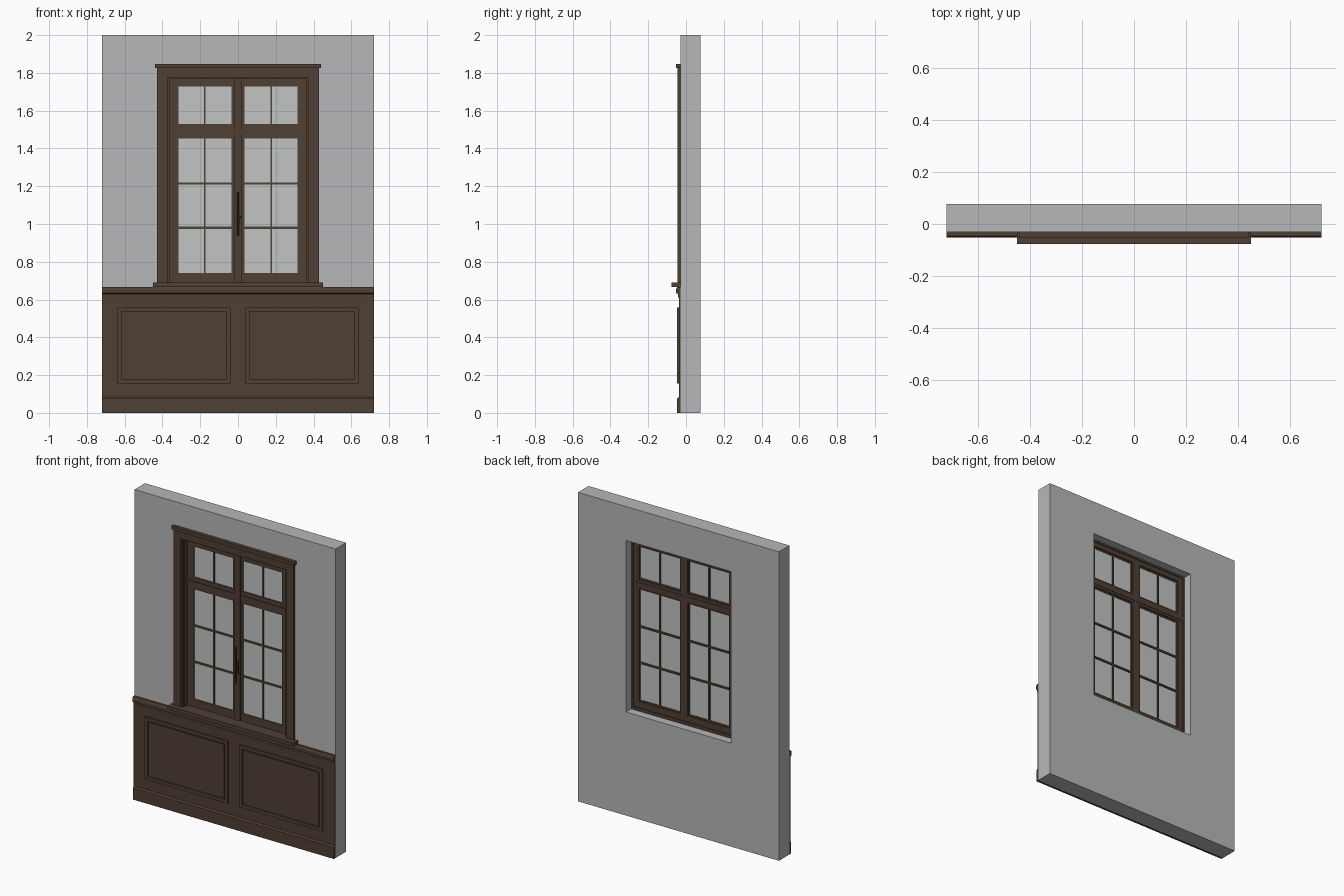
import bpy, bmesh
from mathutils import Matrix

cube = bpy.data.objects.get("Cube")
if cube:
    bpy.data.objects.remove(cube, do_unlink=True)


def material(name, rgb):
    m = bpy.data.materials.new(name)
    m.use_nodes = True
    m.diffuse_color = (*rgb, 1)
    m.node_tree.nodes["Principled BSDF"].inputs["Base Color"].default_value = (*rgb, 1)
    return m


PLASTER = material("grey plaster", (0.47, 0.475, 0.48))
WOOD = material("dark brown wood", (0.08, 0.05, 0.034))
GLASS = material("pale grey glass", (0.54, 0.56, 0.55))
METAL = material("dark bronze", (0.05, 0.035, 0.028))


def finish(bm, name, mat):
    bmesh.ops.recalc_face_normals(bm, faces=bm.faces)
    mesh = bpy.data.meshes.new(name)
    bm.to_mesh(mesh)
    bm.free()
    mesh.materials.append(mat)
    obj = bpy.data.objects.new(name, mesh)
    bpy.context.collection.objects.link(obj)
    return obj


def box(name, x, y, z, mat=WOOD):
    """Box from (low, high) spans on each axis."""
    bm = bmesh.new()
    size = [b - a for a, b in (x, y, z)]
    mid = [(a + b) / 2 for a, b in (x, y, z)]
    bmesh.ops.create_cube(bm, size=1, matrix=Matrix.Translation(mid) @ Matrix.Diagonal((*size, 1)))
    return finish(bm, name, mat)


def ring(name, x, z, y, hole_x, hole_z, mat=WOOD):
    """Rectangular frame of depth y around a rectangular hole."""
    bm = bmesh.new()
    loops = []
    for (a, b), (c, d) in ((x, z), (hole_x, hole_z)):
        for depth in y:
            loops.append([bm.verts.new((px, depth, pz)) for px, pz in ((a, c), (b, c), (b, d), (a, d))])
    front, back, hole_front, hole_back = loops
    for p, q in ((front, back), (hole_front, hole_back), (front, hole_front), (back, hole_back)):
        for i in range(4):
            j = (i + 1) % 4
            bm.faces.new((p[i], p[j], q[j], q[i]))
    return finish(bm, name, mat)


def extrude_profile(name, points, half_width):
    """Sweep a (y, z) profile along x."""
    bm = bmesh.new()
    face = bm.faces.new([bm.verts.new((-half_width, y, z)) for y, z in points])
    moved = bmesh.ops.extrude_face_region(bm, geom=[face])["geom"]
    bmesh.ops.translate(bm, vec=(2 * half_width, 0, 0), verts=[v for v in moved if isinstance(v, bmesh.types.BMVert)])
    return finish(bm, name, WOOD)


def rod(name, radius, start, length, axis, sides=12):
    bm = bmesh.new()
    turn = Matrix.Rotation(1.5708, 4, axis) if axis != "Z" else Matrix()
    bmesh.ops.create_cone(bm, cap_ends=True, segments=sides, radius1=radius, radius2=radius,
                          depth=length, matrix=Matrix.Translation(start) @ turn)
    obj = finish(bm, name, METAL)
    for p in obj.data.polygons:
        p.use_smooth = len(p.vertices) == 4
    return obj


def mirrored(span, side):
    return tuple(sorted((span[0] * side, span[1] * side)))


def grown(span, amount):
    return (span[0] - amount, span[1] + amount)


W = 0.72
FACE = -0.03
OPEN_X, OPEN_Z = (-0.375, 0.375), (0.67, 1.78)

# Wall with the window opening
ring("wall", (-W, W), (0, 2), (FACE, 0.077), OPEN_X, OPEN_Z, PLASTER)

# Wainscot, baseboard and chair rail
box("wainscot_backing", (-W, W), (-0.038, FACE), (0, 0.65))
extrude_profile("baseboard", [(FACE, 0), (-0.047, 0), (-0.047, 0.075), (-0.039, 0.085), (FACE, 0.085)], W)
extrude_profile("chair_rail", [(FACE, 0.61), (-0.041, 0.61), (-0.043, 0.63), (-0.052, 0.635),
                               (-0.052, 0.655), (-0.046, 0.667), (FACE, 0.667)], W)

# Raised wainscot panels
for side, label in ((-1, "right"), (1, "left")):
    px, pz = mirrored((0.04, 0.637), side), (0.155, 0.558)
    ring(f"{label}_panel_moulding", px, pz, (-0.048, -0.036), grown(px, -0.022), grown(pz, -0.022))
    box(f"{label}_panel_field", grown(px, -0.03), (-0.044, -0.036), grown(pz, -0.03))

# Sill, casing and head trim
box("window_sill", (-0.45, 0.45), (-0.077, 0.0), (0.667, 0.69)).scale.x = 1
for side, label in ((-1, "right"), (1, "left")):
    box(f"{label}_casing", mirrored((0.38, 0.43), side), (-0.045, FACE), (0.69, 1.83))
    box(f"{label}_casing_lip", mirrored((0.37, 0.38), side), (-0.039, FACE), (0.69, 1.785))
box("head_casing", (-0.38, 0.38), (-0.045, FACE), (1.785, 1.83))
box("head_casing_lip", (-0.37, 0.37), (-0.039, FACE), (1.775, 1.785))
box("head_cap", (-0.44, 0.44), (-0.053, FACE), (1.825, 1.848))

# Fixed outer frame lining the opening
ring("window_frame", OPEN_X, OPEN_Z, (-0.029, 0.024), (-0.362, 0.362), (0.69, 1.768))
box("transom", (-0.365, 0.365), (-0.004, 0.022), (1.478, 1.502))
box("centre_mullion", (-0.02, 0.02), (-0.008, 0.02), (0.69, 1.77))

# Sashes with glass and glazing bars
ROWS = {"lower": ((0.68, 1.49), (0.74, 1.452), (0.98, 1.215)), "upper": ((1.49, 1.77), (1.53, 1.728), ())}
for side, label in ((-1, "right"), (1, "left")):
    outer, pane = mirrored((0, 0.365), side), mirrored((0.035, 0.315), side)
    for row, (outer_z, pane_z, bars) in ROWS.items():
        name = f"{label}_{row}"
        ring(f"{name}_sash", outer, outer_z, (0.0, 0.012), pane, pane_z)
        ring(f"{name}_sash_back", outer, outer_z, (0.012, 0.019), grown(pane, 0.01), grown(pane_z, 0.01))
        box(f"{name}_glass", pane, (0.007, 0.01), pane_z, GLASS)
        middle = 0.176 * side
        box(f"{name}_upright_bar", (middle - 0.005, middle + 0.005), (0.001, 0.017), pane_z)
        for i, z in enumerate(bars):
            box(f"{name}_cross_bar_{i + 1}", pane, (0.001, 0.017), (z - 0.006, z + 0.006))

# Handle
box("handle_plate", (-0.008, 0.008), (-0.012, -0.006), (0.99, 1.08), METAL)
rod("handle_rod", 0.005, (0, -0.024, 1.055), 0.23, "Z")
rod("handle_spindle", 0.006, (0, -0.016, 1.035), 0.018, "X")
rod("handle_catch", 0.004, (0.008, -0.024, 1.035), 0.018, "Y")
